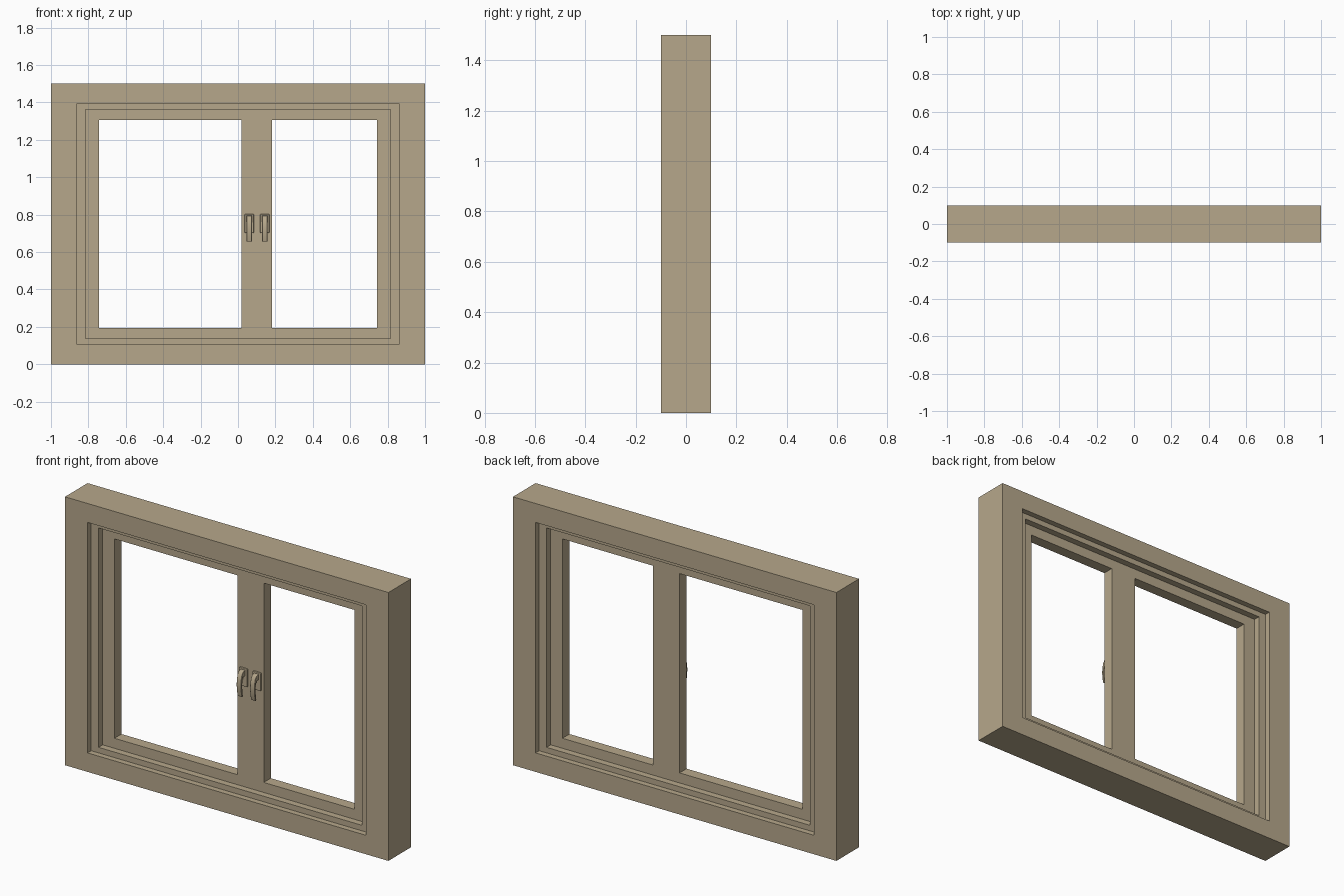
import bpy
import bmesh

if "Cube" in bpy.data.objects:
    bpy.data.objects.remove(bpy.data.objects["Cube"])

tan = bpy.data.materials.new("tan_paint")
tan.diffuse_color = (0.47, 0.39, 0.26, 1)
tan.use_nodes = True
tan.node_tree.nodes["Principled BSDF"].inputs["Base Color"].default_value = tan.diffuse_color


def finish(name, bm):
    bmesh.ops.recalc_face_normals(bm, faces=bm.faces)
    mesh = bpy.data.meshes.new(name)
    bm.to_mesh(mesh)
    bm.free()
    mesh.materials.append(tan)
    obj = bpy.data.objects.new(name, mesh)
    bpy.context.collection.objects.link(obj)
    return obj


def box(name, x0, x1, y0, y1, z0, z1, bevel=0):
    bm = bmesh.new()
    bmesh.ops.create_cube(bm, size=1)
    for v in bm.verts:
        v.co = ((x0 + x1) / 2 + v.co.x * (x1 - x0),
                (y0 + y1) / 2 + v.co.y * (y1 - y0),
                (z0 + z1) / 2 + v.co.z * (z1 - z0))
    obj = finish(name, bm)
    if bevel:
        mod = obj.modifiers.new("soft_edges", "BEVEL")
        mod.width = bevel
        mod.segments = 2
    return obj


def swept_frame(name, profile, zc):
    """Sweep a closed (half width, half height, y) profile round a rectangle."""
    bm = bmesh.new()
    rings = [[bm.verts.new((sx * w, y, zc + sz * h))
              for sx, sz in ((-1, -1), (1, -1), (1, 1), (-1, 1))]
             for w, h, y in profile]
    for a, b in zip(rings, rings[1:] + rings[:1]):
        for i in range(4):
            j = (i + 1) % 4
            bm.faces.new((a[i], a[j], b[j], b[i]))
    return finish(name, bm)


def extrude_x(name, profile, x0, x1):
    """Extrude a (y, z) outline along x."""
    bm = bmesh.new()
    face = bm.faces.new([bm.verts.new((x0, y, z)) for y, z in profile])
    res = bmesh.ops.extrude_face_region(bm, geom=[face])
    for v in res["geom"]:
        if isinstance(v, bmesh.types.BMVert):
            v.co.x = x1
    return finish(name, bm)


# stepped window frame, same steps on front and back
SASH_Y = 0.031
front = [(1.0, 0.75, -0.1), (0.86, 0.644, -0.1), (0.86, 0.644, -0.068),
         (0.815, 0.613, -0.068), (0.815, 0.613, -SASH_Y), (0.742, 0.557, -SASH_Y)]
back = [(w, h, -y) for w, h, y in reversed(front)]
swept_frame("window_frame", front + back, 0.75)

# centre post between the two panes
box("centre_post", 0.018, 0.181, -SASH_Y, SASH_Y, 0.193, 1.307)

# pair of handles: backing plate and curved lever
lever = [(-0.038, 0.796), (-0.058, 0.793), (-0.070, 0.778), (-0.077, 0.750),
         (-0.079, 0.720), (-0.076, 0.685), (-0.069, 0.655),
         (-0.061, 0.657), (-0.066, 0.690), (-0.068, 0.720), (-0.065, 0.745),
         (-0.058, 0.762), (-0.038, 0.766)]
for side, x in (("left", 0.060), ("right", 0.143)):
    box(side + "_handle_plate", x - 0.025, x + 0.025, -0.042, -SASH_Y + 0.002,
        0.702, 0.803, bevel=0.004)
    grip = extrude_x(side + "_handle_lever", lever, x - 0.014, x + 0.014)
    mod = grip.modifiers.new("soft_edges", "BEVEL")
    mod.width = 0.002
    mod.segments = 2
    mod.limit_method = "ANGLE"
    bpy.context.view_layer.objects.active = grip
    grip.select_set(True)
    bpy.ops.object.shade_smooth_by_angle()
    grip.select_set(False)
